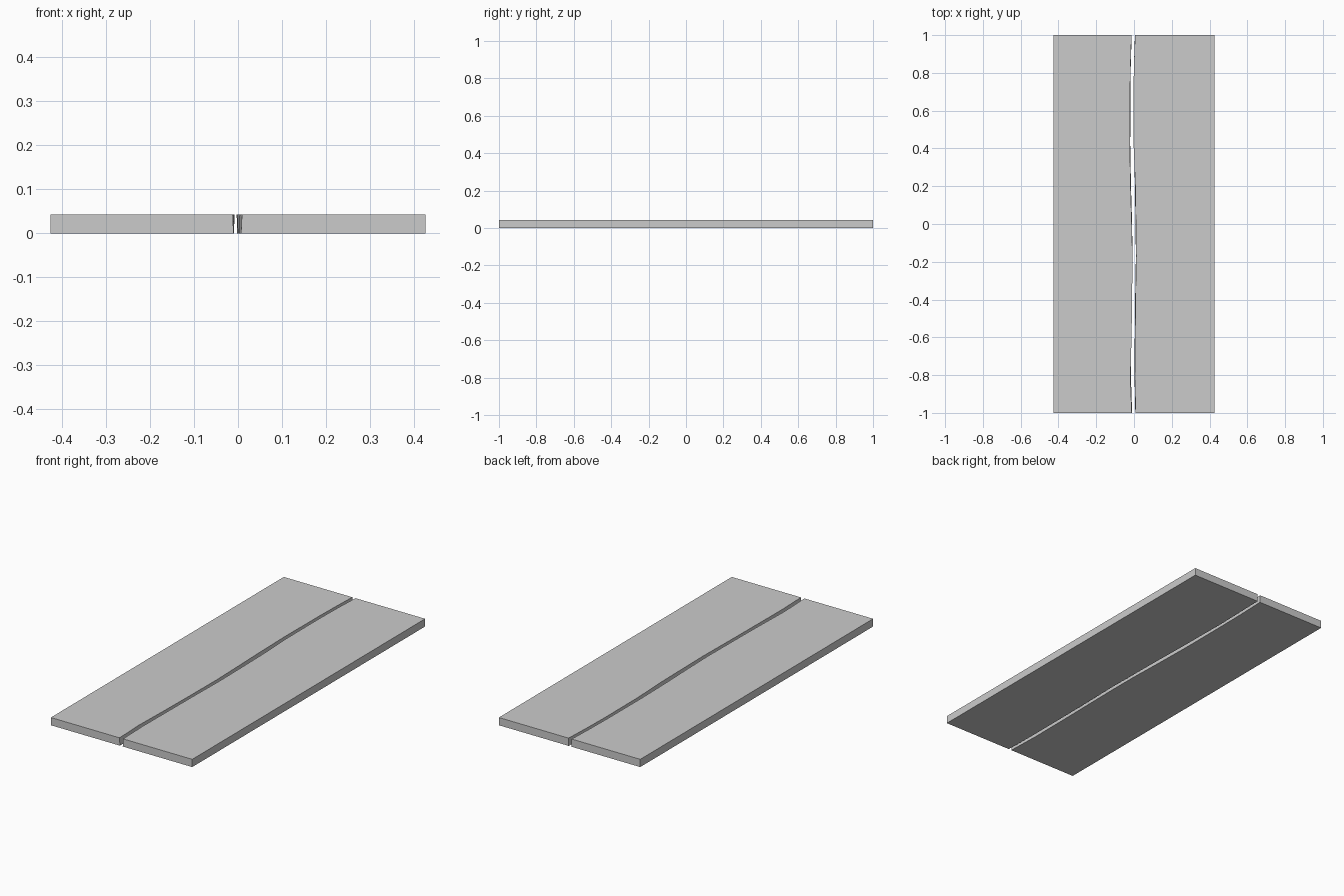
import bpy, bmesh

if "Cube" in bpy.data.objects:
    bpy.data.objects.remove(bpy.data.objects["Cube"])

HALF_W, HEIGHT = 0.425, 0.042

# Broken inner edges as (y, x at top, x at bottom), front to back
LEFT_EDGE = [(-1, -.012, -.010), (-.82, -.019, -.016), (-.6, -.013, -.015),
             (-.4, -.010, -.012), (-.17, -.008, -.009), (0, -.012, -.010),
             (.2, -.018, -.016), (.42, -.022, -.020), (.7, -.021, -.019),
             (.85, -.018, -.017), (1, -.013, -.012)]
RIGHT_EDGE = [(-1, .009, .007), (-.82, .004, .003), (-.6, .006, .004),
              (-.4, .008, .006), (-.17, .012, .010), (0, .010, .008),
              (.2, .007, .005), (.42, -.002, 0), (.7, -.003, -.002),
              (.85, 0, .001), (1, .006, .005)]


def slab_half(name, edge, outer_x):
    """Flat slab with a straight outer side and a cracked inner side."""
    bm = bmesh.new()
    outer = [(outer_x, 1), (outer_x, -1)]
    top = [bm.verts.new((x, y, HEIGHT)) for x, y in [(t, y) for y, t, b in edge] + outer]
    bottom = [bm.verts.new((x, y, 0)) for x, y in [(b, y) for y, t, b in edge] + outer]
    bm.faces.new(top)
    bm.faces.new(bottom[::-1])
    for i in range(len(top)):
        j = (i + 1) % len(top)
        bm.faces.new((top[i], bottom[i], bottom[j], top[j]))
    bmesh.ops.recalc_face_normals(bm, faces=bm.faces)
    mesh = bpy.data.meshes.new(name)
    bm.to_mesh(mesh)
    bm.free()
    obj = bpy.data.objects.new(name, mesh)
    bpy.context.collection.objects.link(obj)


# Two halves of the split slab
slab_half("left_slab", LEFT_EDGE, -HALF_W)
slab_half("right_slab", RIGHT_EDGE, HALF_W)
